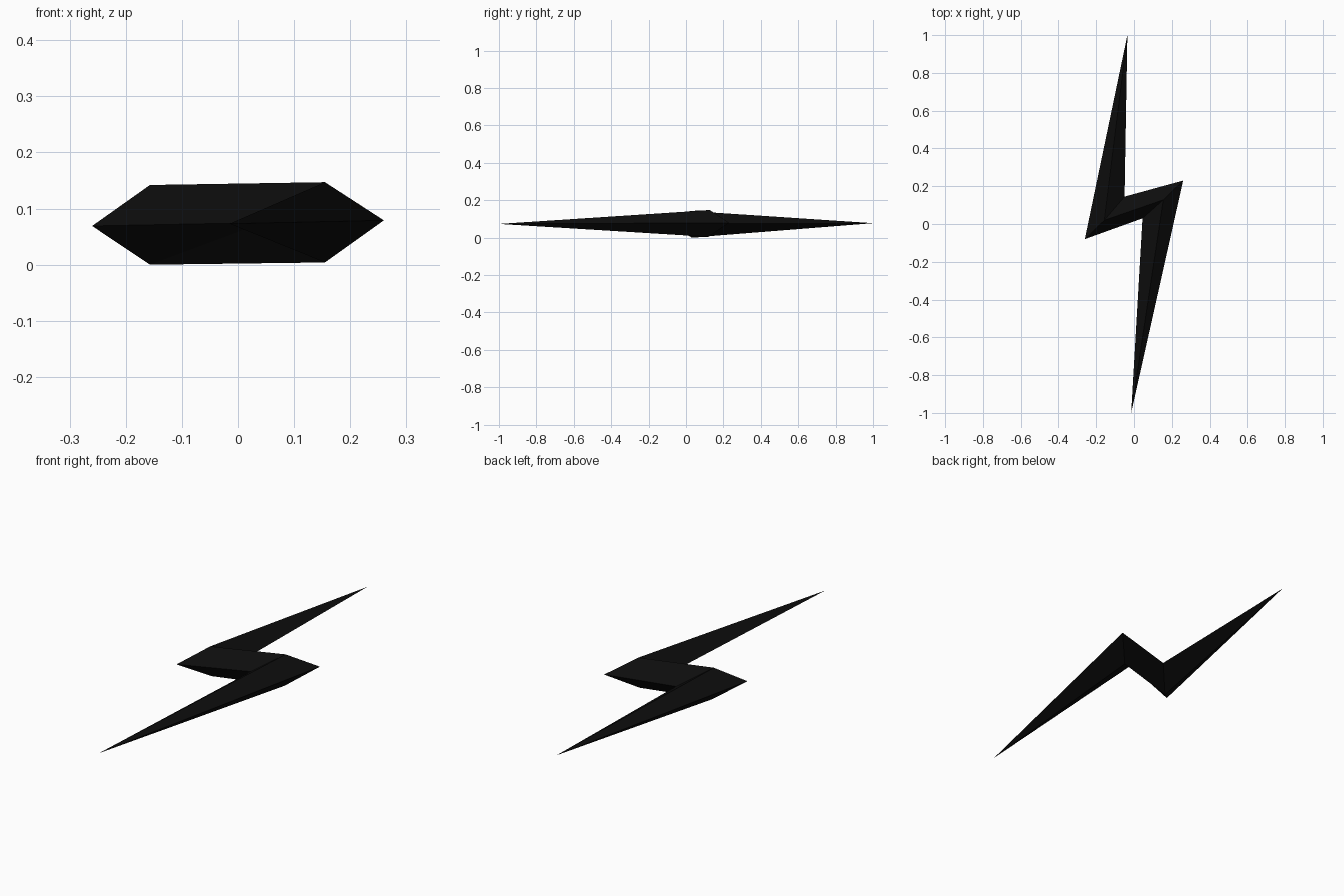
import bpy
import bmesh

cube = bpy.data.objects.get("Cube")
if cube:
    bpy.data.objects.remove(cube, do_unlink=True)

# Near-black material
black = bpy.data.materials.new("black")
black.use_nodes = True
colour = (0.004, 0.004, 0.004, 1)
black.diffuse_color = colour
black.node_tree.nodes["Principled BSDF"].inputs["Base Color"].default_value = colour

# Thin zigzag rim, in order: back tip, back notch, left barb, front tip, front notch, right barb
outline = [(-0.035, 1.0, 0.077), (-0.05, 0.145, 0.074), (0.26, 0.23, 0.079),
           (-0.015, -1.0, 0.073), (0.045, 0.03, 0.075), (-0.26, -0.08, 0.069)]
# Raised ridge ends: (right, left) on the upper and lower sides
ridges = [((-0.157, 0.02, 0.142), (0.155, 0.128, 0.147)),
          ((-0.157, 0.03, 0.0), (0.155, 0.12, 0.004))]

bm = bmesh.new()
rim = [bm.verts.new(p) for p in outline]
back_tip, back_notch, left_barb, front_tip, front_notch, right_barb = rim

# Each side: facets fan from the rim up to its ridge
for ends in ridges:
    r, l = [bm.verts.new(p) for p in ends]
    for path, peak in (((front_notch, right_barb, back_tip, back_notch), r),
                       ((back_notch, left_barb, front_tip, front_notch), l)):
        for a, b in zip(path, path[1:]):
            bm.faces.new((a, b, peak))
    bm.faces.new((back_notch, l, r))
    bm.faces.new((front_notch, r, l))

bmesh.ops.recalc_face_normals(bm, faces=bm.faces)
mesh = bpy.data.meshes.new("lightning_bolt")
bm.to_mesh(mesh)
bm.free()
mesh.materials.append(black)
bolt = bpy.data.objects.new("lightning_bolt", mesh)
bpy.context.collection.objects.link(bolt)
